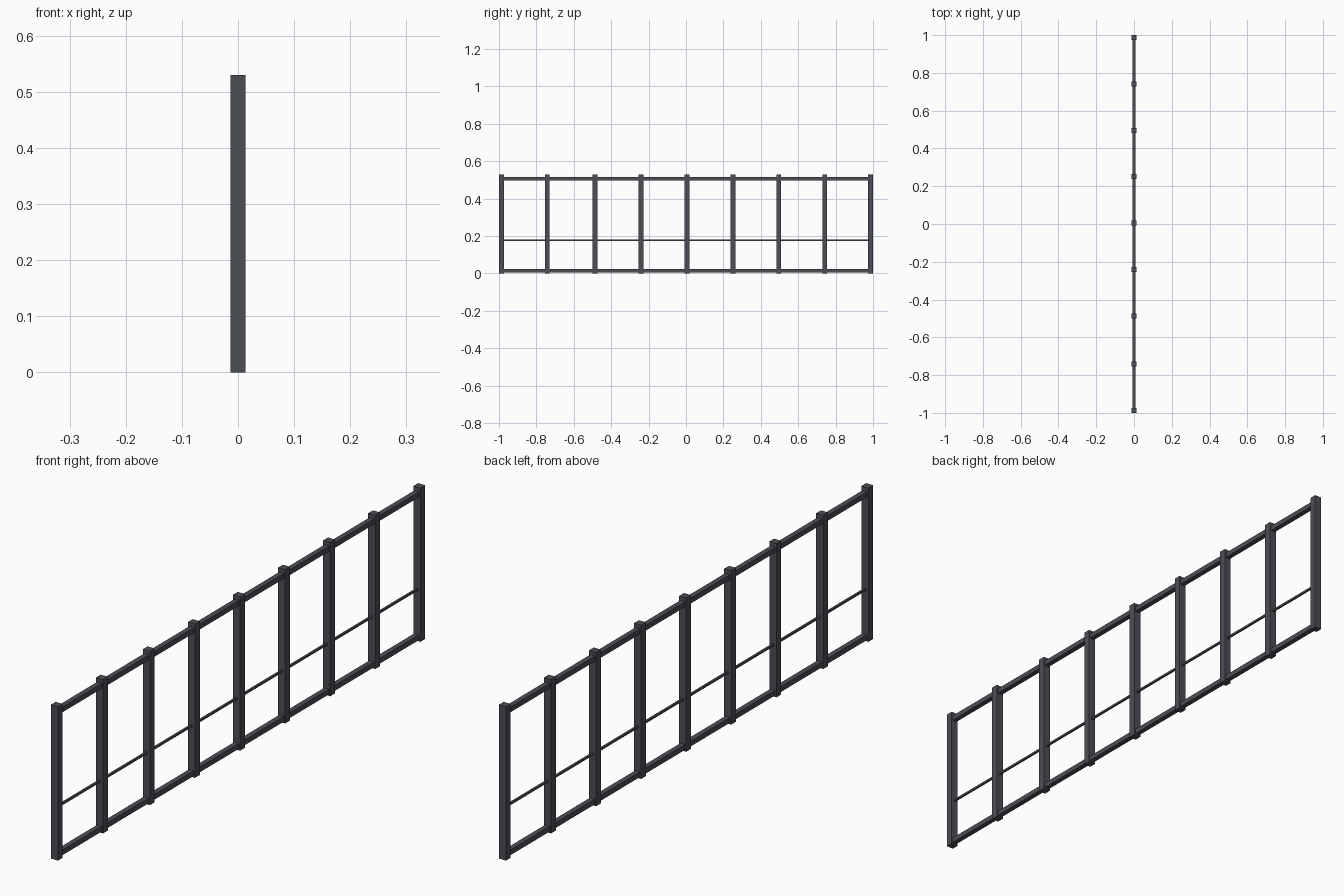
import bpy

if "Cube" in bpy.data.objects:
    bpy.data.objects.remove(bpy.data.objects["Cube"])

# One dark grey metal for the whole fence
metal = bpy.data.materials.new("dark grey metal")
metal.diffuse_color = (0.072, 0.077, 0.09, 1)
metal.use_nodes = True
metal.node_tree.nodes["Principled BSDF"].inputs["Base Color"].default_value = metal.diffuse_color


def bar(name, size, centre):
    """Square-section bar of the given size."""
    bpy.ops.mesh.primitive_cube_add(size=1, location=centre)
    ob = bpy.context.object
    ob.name = name
    ob.scale = size
    bpy.ops.object.transform_apply(location=False, rotation=False, scale=True)
    ob.data.materials.append(metal)


# Upright posts: seven evenly spaced from the far end, two at the near end
step = 0.2455
post_y = [0.987 - i * step for i in range(7)] + [-0.7415, -0.987]
for i, y in enumerate(post_y):
    bar(f"post_{i + 1}", (0.027, 0.026, 0.53), (0, y, 0.265))

# Top and bottom rails
bar("top_rail", (0.018, 1.96, 0.018), (0, 0, 0.507))
bar("bottom_rail", (0.018, 1.96, 0.018), (0, 0, 0.0145))

# Thin middle rod
bar("middle_rod", (0.007, 1.96, 0.007), (0, 0, 0.177))
